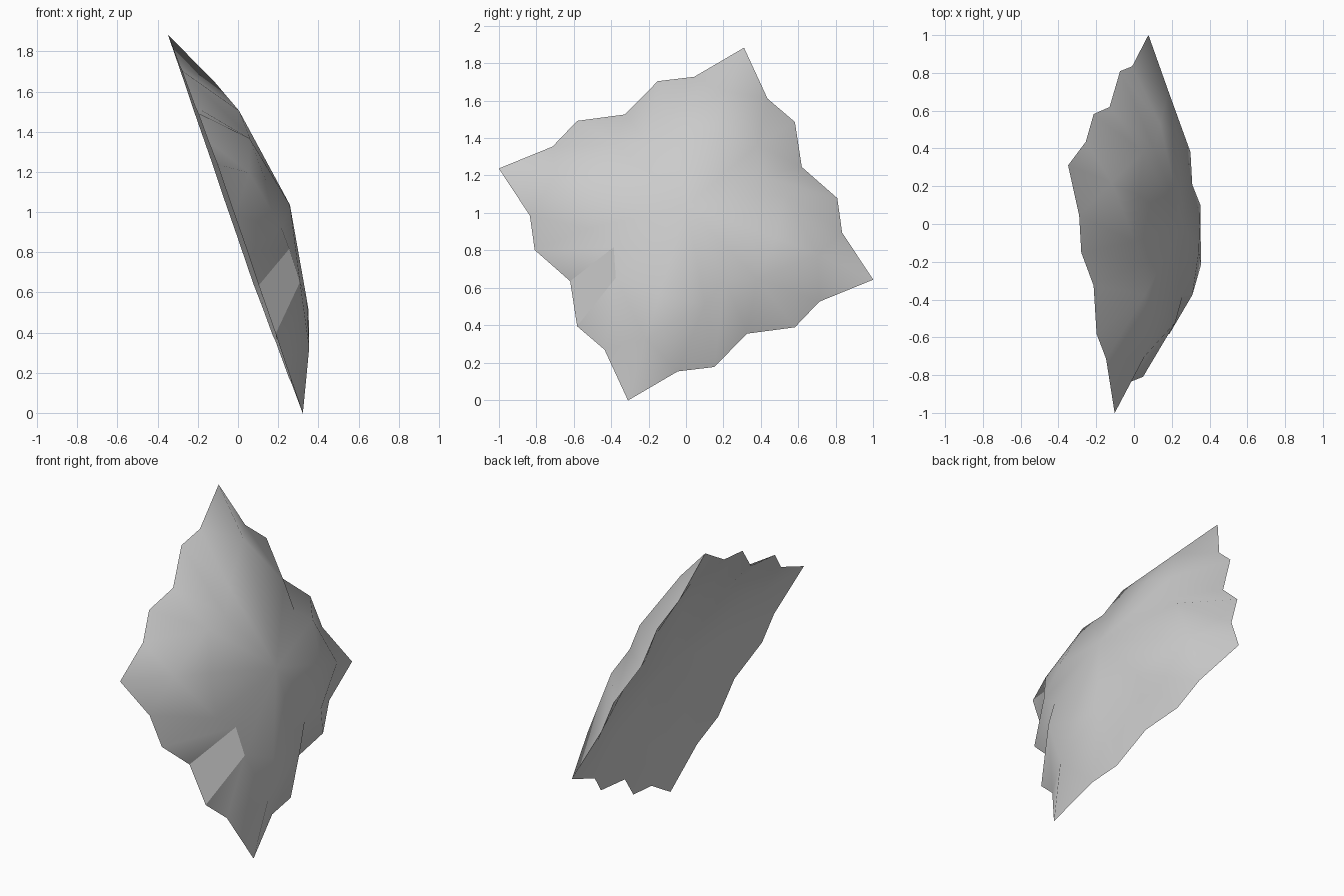
import bpy, bmesh
from math import radians, cos, sin
from mathutils import Matrix, Vector

cube = bpy.data.objects.get("Cube")
if cube:
    bpy.data.objects.remove(cube, do_unlink=True)

# One quarter of the star, as (angle, radius, height)
RIM = [(-17.5, 1.048, 0), (-3.3, 0.836, 0), (10.3, 0.823, 0),
       (27.5, 0.70, 0), (44.7, 0.823, 0), (58.3, 0.836, 0)]
SHOULDER = [(-17.5, 0.735, 0.14), (-17.5, 0.5, 0.208), (10.3, 0.535, 0.203),
            (27.5, 0.44, 0.207), (44.7, 0.535, 0.203)]
PEAK = 0.288
HOLLOW = 0.45  # height of the hollow underside relative to the dome

grey = bpy.data.materials.new("light_grey")
grey.use_nodes = True
colour = (0.6, 0.6, 0.6, 1)
grey.diffuse_color = colour
grey.node_tree.nodes["Principled BSDF"].inputs["Base Color"].default_value = colour


def quarter_points(bm, points, turn, lift=1.0):
    verts = []
    for angle, radius, height in points:
        a = radians(angle + 90 * turn)
        verts.append(bm.verts.new((radius * cos(a), radius * sin(a), height * lift)))
    return verts


def build_layer(bm, rims, lift, flip):
    """Domed star layer spanning the rim; returns the four lobe facets."""
    shoulders = [quarter_points(bm, SHOULDER, t, lift) for t in range(4)]
    peak = bm.verts.new((0, 0, PEAK * lift))
    facets = []
    for t in range(4):
        tip, notch_a, lobe_a, valley, lobe_b, notch_b = rims[t]
        ridge, crest, top_a, dip, top_b = shoulders[t]
        next_tip = rims[(t + 1) % 4][0]
        next_ridge, next_crest = shoulders[(t + 1) % 4][:2]
        # Sloping skirt
        skirt = [(tip, notch_a, ridge), (notch_a, top_a, ridge),
                 (notch_a, lobe_a, top_a), (lobe_a, valley, dip, top_a),
                 (lobe_b, notch_b, top_b), (notch_b, next_ridge, top_b),
                 (notch_b, next_tip, next_ridge), (valley, lobe_b, top_b, dip)]
        # Rounded crown
        crown = [(ridge, top_a, crest), (crest, top_a, peak), (top_a, dip, peak),
                 (dip, top_b, peak), (top_b, next_ridge, next_crest),
                 (top_b, next_crest, peak)]
        for corners in crown + skirt:
            face = bm.faces.new(corners[::-1] if flip else corners)
            face.smooth = True
        facets.append(face)
    return facets


bm = bmesh.new()
rims = [quarter_points(bm, RIM, t) for t in range(4)]
facets = build_layer(bm, rims, 1.0, False)
build_layer(bm, rims, HOLLOW, True)

# Hard rim, and a single flat facet on the dome
outline = [v for rim in rims for v in rim]
for i, vert in enumerate(outline):
    bm.edges.get((outline[i - 1], vert)).smooth = False
facets[2].smooth = False
for edge in facets[2].edges:
    edge.smooth = False

# Lean the shell: local x -> y, local y -> up the slope, local z -> outward
tilt = radians(19.35)
out = Vector((cos(tilt), 0.014, sin(tilt))).normalized()
side = Vector((-0.015, 1, 0)).normalized()
up = out.cross(side)
frame = Matrix((side, up, out)).transposed().to_4x4()
bm.transform(Matrix.Translation((-0.013, 0, 0.94)) @ frame)

mesh = bpy.data.meshes.new("star_shell")
bm.to_mesh(mesh)
bm.free()
mesh.materials.append(grey)
shell = bpy.data.objects.new("star_shell", mesh)
bpy.context.collection.objects.link(shell)
